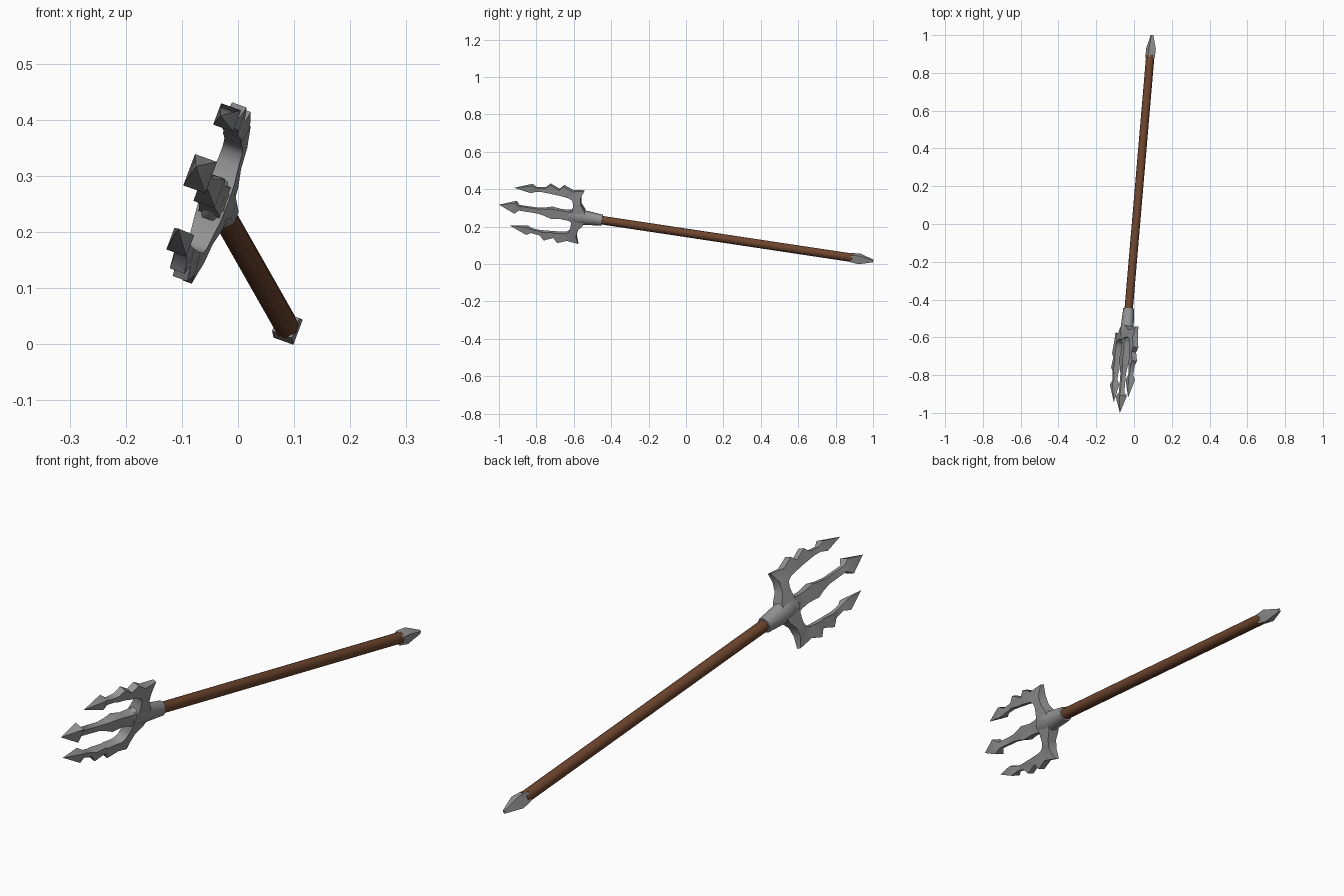
import bpy, bmesh, math
from mathutils import Vector

if "Cube" in bpy.data.objects:
    bpy.data.objects.remove(bpy.data.objects["Cube"])

# Local frame: s runs back from the middle tip, t across the prongs, n through the thickness
TIP = Vector((-0.075, -1.0, 0.317))
BACK = Vector((0.084, 0.985, -0.148)).normalized()
SIDE = Vector((0.35, 0.125, 0.928))
SIDE = (SIDE - BACK * SIDE.dot(BACK)).normalized()
NORM = BACK.cross(SIDE)


def material(name, rgb):
    m = bpy.data.materials.new(name)
    m.diffuse_color = (*rgb, 1)
    m.use_nodes = True
    m.node_tree.nodes["Principled BSDF"].inputs["Base Color"].default_value = m.diffuse_color
    return m


metal = material("grey metal", (0.30, 0.30, 0.30))
wood = material("brown wood", (0.155, 0.060, 0.027))


def loft(name, rings, mat, angle=50):
    """Skin a list of equal-length rings of (s, t, n) points and cap both ends."""
    bm = bmesh.new()
    rows = [[bm.verts.new(TIP + BACK * s + SIDE * t + NORM * n) for s, t, n in r] for r in rings]
    k = len(rows[0])
    for a, b in zip(rows, rows[1:]):
        for i in range(k):
            j = (i + 1) % k
            bm.faces.new((a[i], a[j], b[j], b[i]))
    bm.faces.new(rows[0])
    bm.faces.new(rows[-1][::-1])
    bmesh.ops.remove_doubles(bm, verts=bm.verts, dist=0.0005)
    bmesh.ops.recalc_face_normals(bm, faces=bm.faces)
    me = bpy.data.meshes.new(name)
    bm.to_mesh(me)
    bm.free()
    me.materials.append(mat)
    ob = bpy.data.objects.new(name, me)
    bpy.context.collection.objects.link(ob)
    bpy.ops.object.select_all(action='DESELECT')
    ob.select_set(True)
    bpy.context.view_layer.objects.active = ob
    bpy.ops.object.shade_smooth_by_angle(angle=math.radians(angle))
    return ob


def rect(s, w, h):
    return [(s, w, h), (s, -w, h), (s, -w, -h), (s, w, -h)]


def oval(s, w, h, k=8):
    return [(s, w * math.cos((i + .5) * math.tau / k), h * math.sin((i + .5) * math.tau / k))
            for i in range(k)]


# Wooden shaft
loft("shaft", [oval(0.54, .023, .022), oval(1.92, .023, .022)], wood)

# Pointed metal butt cap
loft("butt_cap", [rect(1.905, .019, .019), rect(1.955, .024, .019), rect(2.03, .006, .005)], metal)

# Collar and hub behind the prongs
loft("collar", [oval(.375, .024, .02), oval(.405, .046, .028), oval(.44, .05, .032),
                oval(.468, .039, .033), oval(.56, .030, .029)], metal)

# Middle prong with a barbed point
loft("middle_prong", [rect(*r) for r in [
    (.42, .034, .022), (.375, .025, .018), (.335, .023, .016), (.285, .028, .020),
    (.25, .019, .015), (.21, .013, .011), (.11, .012, .011), (.09, .030, .021), (0, 0, 0)]], metal)

# Outer prongs: outer edge (s, t), inner edge (s, t), outer and inner half thickness
PRONG = [
    (.470, .000, .390, .000, .026, .026),
    (.462, .040, .398, .035, .024, .024),
    (.438, .072, .397, .070, .020, .020),
    (.432, .110, .390, .090, .018, .019),
    (.447, .151, .375, .100, .008, .018),
    (.385, .141, .350, .104, .016, .016),
    (.335, .162, .314, .108, .014, .017),
    (.312, .137, .295, .108, .013, .013),
    (.262, .159, .245, .113, .014, .017),
    (.238, .135, .225, .112, .012, .012),
    (.190, .129, .190, .108, .010, .010),
    (.165, .140, .165, .099, .019, .019),
    (.070, .108, .070, .108, 0, 0),
]
for name, m in (("upper_prong", 1), ("lower_prong", -1)):
    loft(name, [[(so, m * to, ho), (si, m * ti, hi), (si, m * ti, -hi), (so, m * to, -ho)]
                for so, to, si, ti, ho, hi in PRONG], metal)
